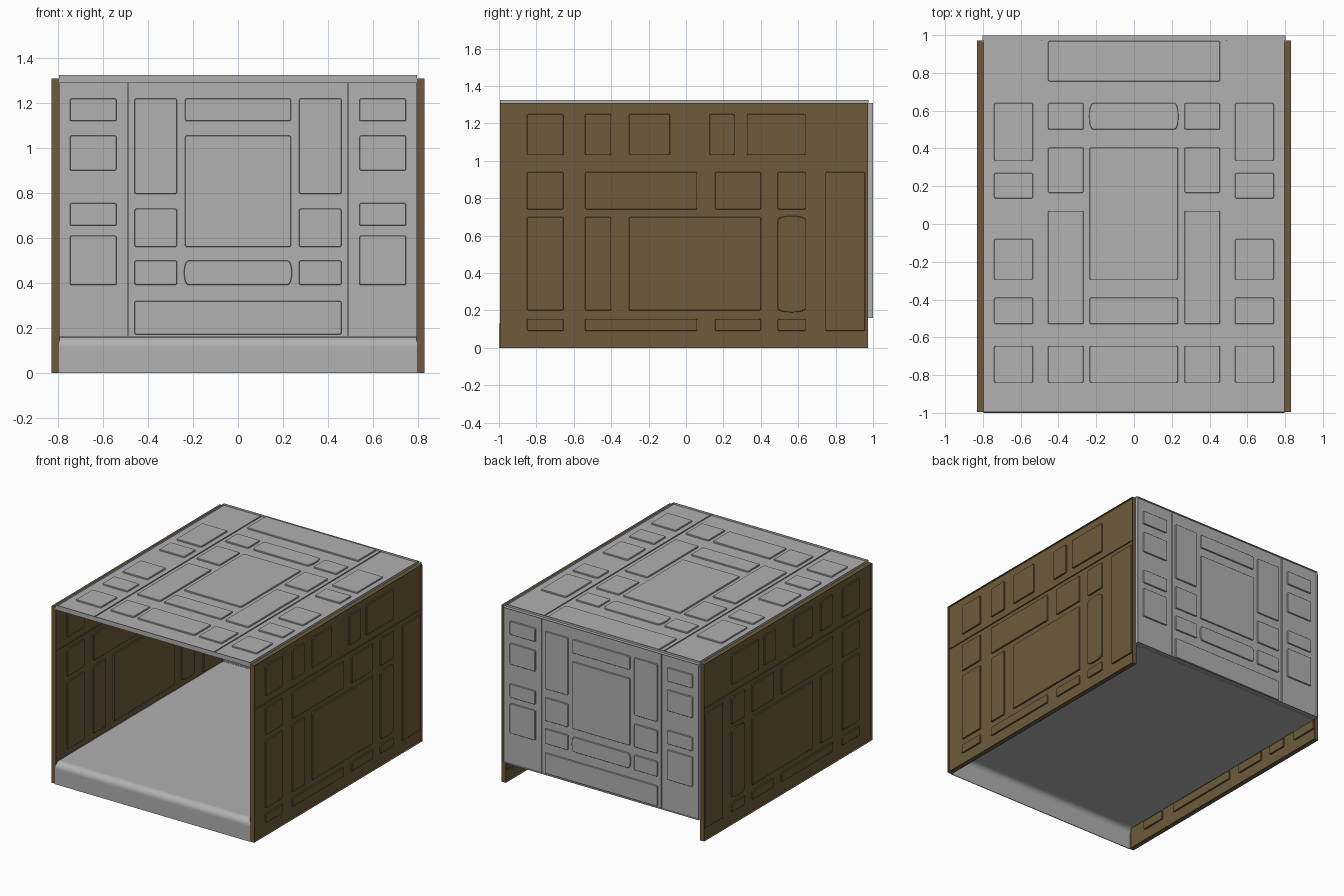
import bpy, bmesh, math
from mathutils import Vector

if "Cube" in bpy.data.objects:
    bpy.data.objects.remove(bpy.data.objects["Cube"])


def material(name, rgb):
    m = bpy.data.materials.new(name)
    m.diffuse_color = (*rgb, 1)
    m.use_nodes = True
    m.node_tree.nodes["Principled BSDF"].inputs["Base Color"].default_value = m.diffuse_color
    return m


GREY = material("light grey", (0.44, 0.44, 0.44))
BROWN = material("dark brown", (0.155, 0.105, 0.046))


def finish(bm, name, mat):
    bmesh.ops.recalc_face_normals(bm, faces=bm.faces)
    me = bpy.data.meshes.new(name)
    bm.to_mesh(me)
    bm.free()
    me.materials.append(mat)
    ob = bpy.data.objects.new(name, me)
    bpy.context.collection.objects.link(ob)
    return ob


def outline(r, ru, rv, inset=0.0):
    """Rounded rectangle with elliptical corners."""
    u0, u1, v0, v1 = r[0] + inset, r[1] - inset, r[2] + inset, r[3] - inset
    corners = [(u1 - ru, v1 - rv, 0), (u0 + ru, v1 - rv, 90),
               (u0 + ru, v0 + rv, 180), (u1 - ru, v0 + rv, 270)]
    pts = []
    for cu, cv, a in corners:
        for i in range(5):
            t = math.radians(a + i * 22.5)
            pts.append((cu + ru * math.cos(t), cv + rv * math.sin(t)))
    return pts


def prism(bm, put, rings):
    """Closed solid through a stack of (outline, height) rings."""
    loops = [[bm.verts.new(put(u, v, w)) for u, v in pts] for pts, w in rings]
    for a, b in zip(loops, loops[1:]):
        for i in range(len(a)):
            j = (i + 1) % len(a)
            bm.faces.new((a[i], a[j], b[j], b[i]))
    bm.faces.new(loops[0])
    bm.faces.new(loops[-1])


def box(bm, put, u0, u1, v0, v1, h):
    sq = [(u0, v0), (u1, v0), (u1, v1), (u0, v1)]
    prism(bm, put, [(sq, -h), (sq, h)])


# half thicknesses of sheet, seam ribs, panels and edge flange
CORE, RIB, PANEL, RIM = 0.004, 0.011, 0.0145, 0.0175
THIN = 0.002


def wall(name, mat, put, u, v, seam_u, seam_v, panels, bulged):
    """Thin sheet with a narrow edge flange, seam ribs and raised panels."""
    bm = bmesh.new()
    box(bm, put, *u, *v, CORE)
    for a in (u[0], u[1] - THIN):
        box(bm, put, a, a + THIN, *v, RIM)
    for a in (v[0], v[1] - THIN):
        box(bm, put, u[0] + THIN, u[1] - THIN, a, a + THIN, RIM)
    for a in seam_u:
        box(bm, put, a - THIN, a + THIN, v[0] + THIN, v[1] - THIN, RIB)
    for a in seam_v:
        box(bm, put, u[0] + THIN, u[1] - THIN, a - THIN, a + THIN, RIB)
    for r in panels + bulged:
        ru = rv = 0.008
        if r in bulged:  # shallow curved ends on the long direction
            if r[1] - r[0] > r[3] - r[2]:
                ru, rv = 0.02, (r[3] - r[2]) * 0.45
            else:
                ru, rv = (r[1] - r[0]) * 0.45, 0.02
        big, small = outline(r, ru, rv), outline(r, ru, rv, 0.002)
        edge = PANEL - 0.002
        prism(bm, put, [(small, -PANEL), (big, -edge), (big, edge), (small, PANEL)])
    return finish(bm, name, mat)


def mirrored(rects):
    return rects + [(-b, -a, c, d) for a, b, c, d in rects]


# Back wall (u = x, v = z)
back = [(-.235, .235, 1.12, 1.22), (-.235, .235, .56, 1.055), (-.46, .46, .17, .32)]
back += mirrored([(.272, .46, a, b) for a, b in ((.795, 1.22), (.56, .73), (.39, .5))] +
                 [(.54, .748, a, b) for a, b in
                  ((1.12, 1.22), (.9, 1.055), (.655, .755), (.39, .61))])
wall("back_wall", GREY, lambda u, v, w: Vector((u, .9815 + w, v)),
     (-.803, .803), (.16, 1.31), [-.49, .49], [], back, [(-.24, .24, .39, .5)])

# Roof (u = x, v = y)
roof = [(-.235, .232, a, b) for a, b in ((-.84, -.645), (-.53, -.39), (-.295, .405))]
roof += [(-.455, .455, .755, .968)]
roof += mirrored([(.267, .455, a, b) for a, b in
                  ((-.84, -.645), (-.53, .07), (.165, .405), (.5, .64))] +
                 [(.535, .74, a, b) for a, b in
                  ((-.84, -.645), (-.53, -.39), (-.295, -.08), (.135, .27), (.335, .64))])
wall("roof", GREY, lambda u, v, w: Vector((u, v, 1.3075 + w)),
     (-.797, .797), (-.995, .975), [-.49, .49], [], roof, [(-.237, .235, .5, .64)])

# Side walls (u = y, v = z)
side = [(a, b, 1.03, 1.25) for a, b in
        ((-.85, -.655), (-.54, -.4), (-.305, -.085), (.125, .26), (.325, .64))]
side += [(a, b, c, d) for c, d in ((.74, .94), (.09, .155)) for a, b in
         ((-.85, -.655), (-.54, .06), (.155, .4), (.49, .64))]
side += [(a, b, .2, .7) for a, b in ((-.85, -.655), (-.54, -.4), (-.305, .4))]
side += [(.745, .957, .09, .94)]
for name, s in (("right_wall", 1), ("left_wall", -1)):
    wall(name, BROWN, lambda u, v, w: Vector((s * (.8125 + w), u, v)),
         (-.995, .972), (0, 1.31), [], [.975], side, [(.49, .64, .19, .705)])

# Floor sheet bent down into a rounded front lip
R, T = 0.045, 0.006


def bend(r):
    return [(-1 + R - r * math.cos(t), .16 - R + r * math.sin(t))
            for t in (math.radians(i * 11.25) for i in range(9))]


outer = [(-1, 0), (-1, .11)] + bend(R) + [(-.95, .16), (.97, .16)]
inner = [(-1 + T, 0), (-1 + T, .11)] + bend(R - T) + [(-.95, .16 - T), (.97, .16 - T)]
bm = bmesh.new()
prof = outer + inner[::-1]
ends = [[bm.verts.new((x, y, z)) for y, z in prof] for x in (-.797, .797)]
n = len(prof)
for i in range(n):
    j = (i + 1) % n
    bm.faces.new((ends[0][i], ends[0][j], ends[1][j], ends[1][i]))
for e in ends:  # end caps as a strip of quads
    for i in range(len(outer) - 1):
        bm.faces.new((e[i], e[i + 1], e[n - 2 - i], e[n - 1 - i]))
floor = finish(bm, "floor_with_lip", GREY)
bpy.context.view_layer.objects.active = floor
floor.select_set(True)
bpy.ops.object.shade_smooth_by_angle(angle=math.radians(30))
